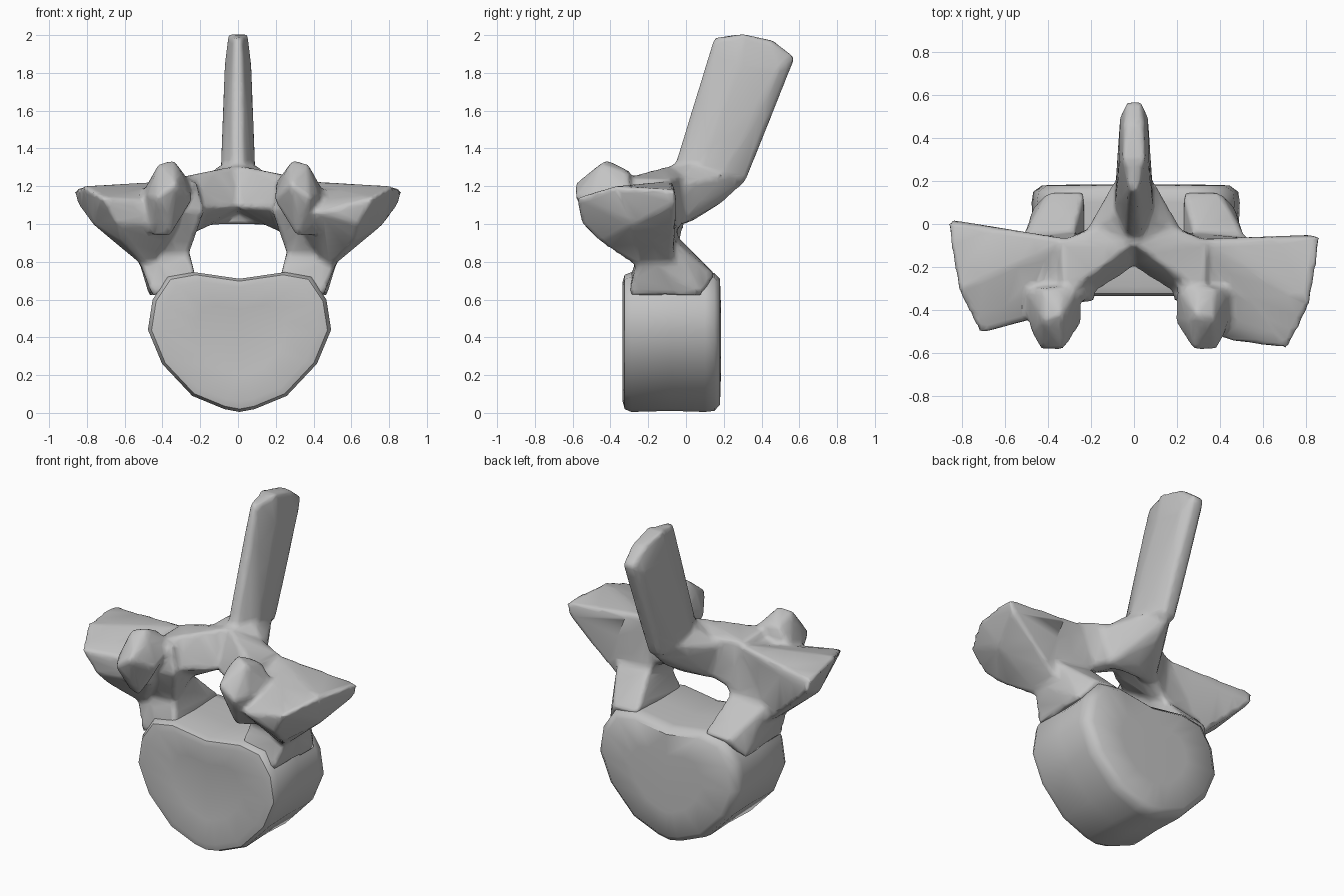
import bpy
import bmesh

cube = bpy.data.objects.get("Cube")
if cube:
    bpy.data.objects.remove(cube, do_unlink=True)

bone = bpy.data.materials.new("bone_grey")
bone.use_nodes = True
grey = (0.55, 0.55, 0.55, 1)
bone.diffuse_color = grey
bone.node_tree.nodes["Principled BSDF"].inputs["Base Color"].default_value = grey


def make_object(name, bm):
    bmesh.ops.recalc_face_normals(bm, faces=bm.faces[:])
    mesh = bpy.data.meshes.new(name)
    bm.to_mesh(mesh)
    bm.free()
    mesh.materials.append(bone)
    obj = bpy.data.objects.new(name, mesh)
    bpy.context.collection.objects.link(obj)
    return obj


def hull(bm, points):
    """Add one closed convex lump through the given points."""
    verts = [bm.verts.new(p) for p in points]
    out = bmesh.ops.convex_hull(bm, input=verts)
    loose = {v for v in out["geom_interior"] + out["geom_unused"]
             if isinstance(v, bmesh.types.BMVert) and v.is_valid}
    bmesh.ops.delete(bm, geom=[v for v in loose if not v.link_faces], context="VERTS")


def side(points, s, dx=0, dy=0):
    """Place right-hand points on side s, with a small offset."""
    return [(s * (x + dx), y + dy, z) for x, y, z in points]


def both(points):
    return [(s * x, y, z) for x, y, z in points for s in ((1, -1) if x else (1,))]


# Vertebral body: heart-shaped outline lofted front to back, with nearly flat ends
half = [(0, .71), (.24, .745), (.38, .72), (.46, .60), (.485, .44),
        (.41, .26), (.25, .09), (.08, .02), (0, .005)]
outline = half + [(-x, z) for x, z in half[-2:0:-1]]
stations = [(-.318, .5), (-.335, .86), (-.325, .96), (-.29, 1), (-.08, .985),
            (.10, 1), (.15, .985), (.18, .90), (.185, .5)]
bm = bmesh.new()
rings = [[bm.verts.new((.008 + x * k, y, .39 + (z - .39) * k)) for x, z in outline]
         for y, k in stations]
n = len(outline)
for a, b in zip(rings, rings[1:]):
    for i in range(n):
        j = (i + 1) % n
        bm.faces.new((a[i], a[j], b[j], b[i]))
bm.faces.new(rings[0])
bm.faces.new(rings[-1])
body = make_object("vertebral_body", bm)

# Lumps of the arch, measured on one side
pedicle = [(.22, -.30, .70), (.45, -.30, .62), (.23, .15, .74), (.40, .15, .73),
           (.47, .08, .62), (.26, -.25, .86), (.54, -.25, .85), (.28, -.04, .93),
           (.51, -.05, .90)]
pillar = [(.26, -.25, .84), (.51, -.25, .82), (.28, -.04, .90), (.50, -.06, .85),
          (.18, -.36, 1.07), (.21, -.06, 1.02), (.58, -.40, 1.05), (.56, -.07, 1.08),
          (.22, -.34, 1.23), (.30, -.07, 1.23), (.45, -.35, 1.17)]
wing_root = [(.30, -.07, 1.23), (.34, -.40, 1.12), (.47, -.07, .76),
             (.48, -.24, .76), (.32, -.40, 1.0)]
wing_tip = [(.87, -.06, 1.18), (.85, -.05, 1.11), (.82, -.38, 1.20), (.72, -.58, 1.14),
            (.64, -.55, 1.0), (.62, -.46, .91), (.65, -.28, .92), (.77, -.28, 1.0)]
facet = [(.29, -.42, 1.34), (.37, -.45, 1.32), (.25, -.46, 1.27), (.28, -.59, 1.21),
         (.38, -.59, 1.14), (.31, -.46, .93), (.40, -.42, .93), (.30, -.30, 1.28),
         (.38, -.30, 1.27), (.20, -.28, 1.22), (.46, -.30, 1.16), (.19, -.45, 1.13),
         (.43, -.50, 1.15)]
lamina = [(0, -.09, 1.31), (0, .06, 1.27), (0, -.20, 1.09), (.11, -.21, 1.07),
          (0, -.03, 1.06), (.34, -.35, 1.24), (.34, -.08, 1.24), (.24, -.11, .95),
          (.30, -.06, .93), (.20, -.33, 1.08), (.16, 0, 1.03)]

bm = bmesh.new()
for s, out, back, shoulder in ((1, 0, 0, (.42, -.54, 1.06)),
                               (-1, .05, .07, (.56, -.35, 1.17))):
    hull(bm, side(pedicle, s))
    hull(bm, side(pillar, s))
    # Transverse process, with its broad end plate
    hull(bm, side(wing_root + [shoulder], s) + side(wing_tip, s, dy=back))
    # Superior articular process
    hull(bm, side(facet, s, dx=out))
    # Lamina closing the canal behind
    hull(bm, side(lamina, s))

# Spinous process: flared root, then a tall flat blade
hull(bm, both([(.08, .22, 1.26), (0, .31, 1.22), (0, .20, 1.12), (0, .04, 1.02),
               (.10, .03, 1.31), (.24, -.06, 1.20), (.18, -.04, .99), (0, -.09, 1.31)]))
hull(bm, both([(.02, .15, 1.985), (.05, .30, 2.005), (.045, .46, 1.97), (.03, .575, 1.88),
               (.07, .28, 1.84), (.065, .50, 1.83), (.085, .20, 1.27), (.04, .31, 1.22),
               (.05, 0, 1.36), (.09, .08, 1.32), (.03, -.06, 1.30)]))
arch = make_object("neural_arch", bm)

# Fuse the lumps into one organic surface, then simplify
fuse = arch.modifiers.new("fuse", "REMESH")
fuse.mode = "VOXEL"
fuse.voxel_size = .016
fuse.use_smooth_shade = True
soften = arch.modifiers.new("soften", "SMOOTH")
soften.factor = .5
soften.iterations = 5
reduce = arch.modifiers.new("reduce", "DECIMATE")
reduce.ratio = .12

for obj in (body, arch):
    bpy.ops.object.select_all(action="DESELECT")
    obj.select_set(True)
    bpy.context.view_layer.objects.active = obj
    bpy.ops.object.shade_smooth_by_angle(angle=.8)
